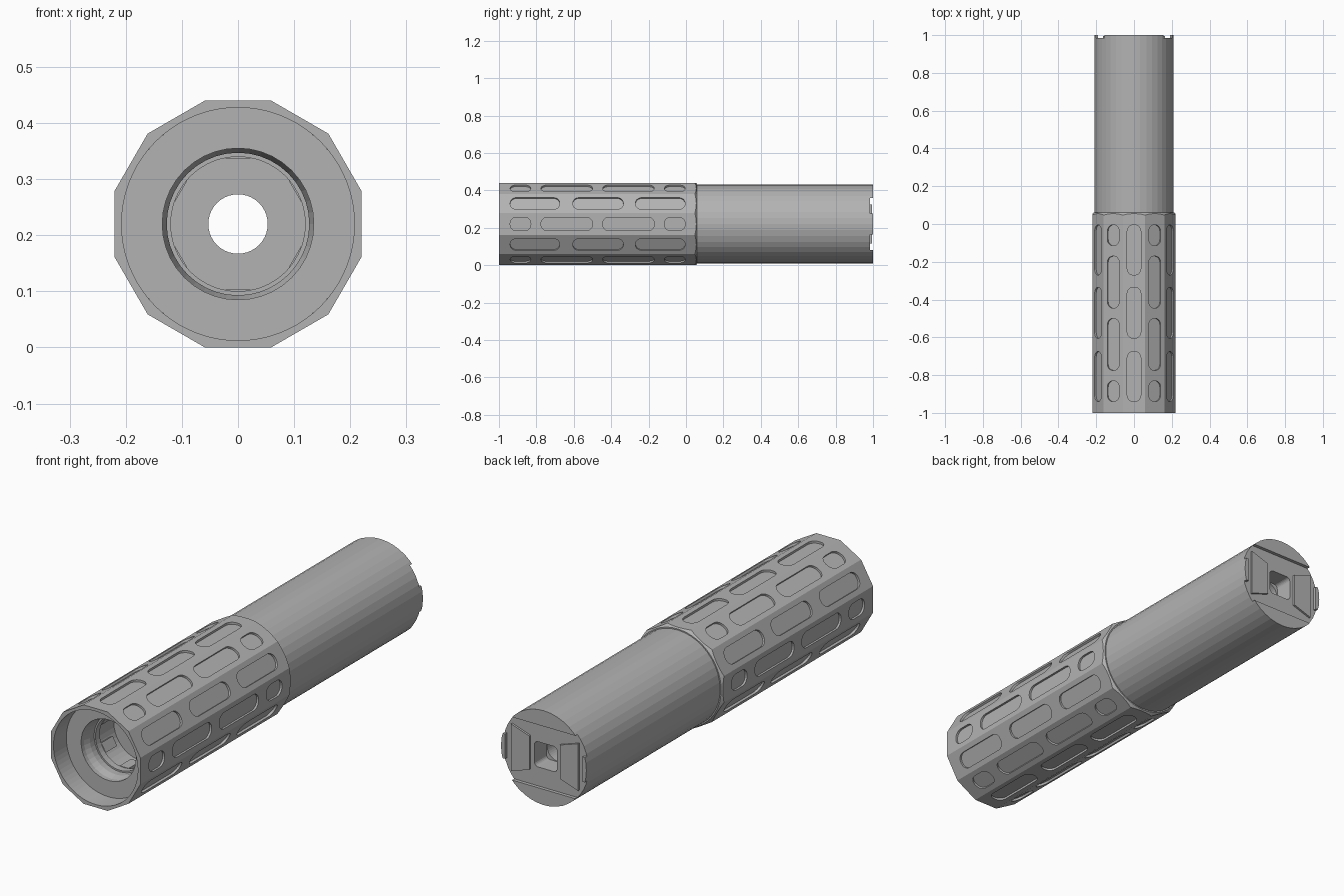
import bpy, bmesh
from math import cos, sin, pi, radians
from mathutils import Matrix, Vector

if "Cube" in bpy.data.objects:
    bpy.data.objects.remove(bpy.data.objects["Cube"])

CZ = 0.22                 # height of the long axis
APOTHEM = 0.22            # sleeve centre to flat

grey = bpy.data.materials.new("plain grey")
grey.use_nodes = True
grey.diffuse_color = (0.45, 0.45, 0.45, 1)
grey.node_tree.nodes["Principled BSDF"].inputs["Base Color"].default_value = grey.diffuse_color


def make(name, bm):
    bmesh.ops.recalc_face_normals(bm, faces=bm.faces)
    mesh = bpy.data.meshes.new(name)
    bm.to_mesh(mesh)
    bm.free()
    mesh.materials.append(grey)
    ob = bpy.data.objects.new(name, mesh)
    bpy.context.collection.objects.link(ob)
    return ob


def prism(bm, outline, lo, hi, place):
    """Extrude a 2D outline from lo to hi; place maps (u, v, depth) to a point."""
    a = [bm.verts.new(place(u, v, lo)) for u, v in outline]
    b = [bm.verts.new(place(u, v, hi)) for u, v in outline]
    bm.faces.new(a)
    bm.faces.new(b[::-1])
    for i in range(len(a)):
        j = (i + 1) % len(a)
        bm.faces.new((a[i], b[i], b[j], a[j]))


def along_y(u, v, d):
    return Vector((u, d, CZ + v))


def circle(r, n, turn=0.0):
    return [(r * cos(turn + 2 * pi * i / n), r * sin(turn + 2 * pi * i / n)) for i in range(n)]


def rounded_rect(u0, u1, v0, v1, r, steps=5):
    corners = ((u1 - r, v1 - r), (u0 + r, v1 - r), (u0 + r, v0 + r), (u1 - r, v0 + r))
    return [(cu + r * cos(pi / 2 * (k + s / steps)), cv + r * sin(pi / 2 * (k + s / steps)))
            for k, (cu, cv) in enumerate(corners) for s in range(steps + 1)]


def lathe(bm, profile, n):
    """Revolve a closed (radius, y) profile about the long axis."""
    rings = [[bm.verts.new(along_y(u, v, y)) for u, v in circle(r, n)] for r, y in profile]
    for a, b in zip(rings, rings[1:] + rings[:1]):
        for i in range(n):
            j = (i + 1) % n
            bm.faces.new((a[i], a[j], b[j], b[i]))


def boolean(ob, bm, operation="DIFFERENCE"):
    cutter = make("cutter", bm)
    cutter.hide_render = True
    mod = ob.modifiers.new("cut", "BOOLEAN")
    mod.object, mod.operation, mod.solver = cutter, operation, "EXACT"
    deps = bpy.context.evaluated_depsgraph_get()
    mesh = bpy.data.meshes.new_from_object(ob.evaluated_get(deps))
    ob.modifiers.clear()
    ob.data = mesh
    bpy.data.objects.remove(cutter)


# Twelve-sided sleeve
bm = bmesh.new()
prism(bm, circle(APOTHEM / cos(pi / 12), 12, pi / 12), -1, 0.06, along_y)
sleeve = make("grip_sleeve", bm)

# Round off its rear edge and bore it through
bm = bmesh.new()
lathe(bm, [(0.2075, -1.1), (0.25, -1.1), (0.25, 0.025), (0.215, 0.06), (0.2075, 0.06)], 72)
boolean(sleeve, bm, "INTERSECT")

# Shallow slots, alternating between two staggered rows
long_row = ((-0.94, -0.675), (-0.605, -0.335), (-0.27, -0.005))
short_row = ((-0.94, -0.83), (-0.775, -0.50), (-0.445, -0.17), (-0.115, -0.005))
bm = bmesh.new()
for side in range(12):
    turn = Matrix.Rotation(-radians(30 * side), 3, "Y")
    for y0, y1 in (long_row if side % 2 else short_row):
        prism(bm, rounded_rect(-0.036, 0.036, y0, y1, 0.033), 0.2105, 0.25,
              lambda u, v, d: turn @ Vector((d, v, u)) + Vector((0, 0, CZ)))
boolean(sleeve, bm)

# Inner body: front socket, bore and rear tube in one turned piece
bm = bmesh.new()
lathe(bm, [(0.208, -0.91), (0.208, 0.05), (0.21, 0.05), (0.21, 1), (0.053, 1),
           (0.053, -0.68), (0.135, -0.68), (0.135, -0.80), (0.12, -0.80),
           (0.12, -0.83), (0.127, -0.83), (0.127, -0.86), (0.135, -0.89), (0.135, -0.91)], 40)
tube = make("main_tube", bm)

# Rear channel with side tabs left standing, and a rounded square mouth
bm = bmesh.new()
prism(bm, [(-0.19, -0.14), (0.19, -0.14), (0.19, -0.055), (0.3, -0.055), (0.3, -0.14),
           (0.31, -0.14), (0.31, 0.14), (0.3, 0.14), (0.3, 0.055), (0.19, 0.055),
           (0.19, 0.14), (-0.19, 0.14)], 0.985, 1.1, along_y)
bm.clear()
for s in (-1, 1):
    prism(bm, [(-0.3, s * 0.14), (0.3, s * 0.14), (0.3, s * 0.055), (0.19, s * 0.055),
               (0.19, 0), (-0.19, 0), (-0.19, s * 0.055), (-0.3, s * 0.055)],
          0.985, 1.1, along_y)
bmesh.ops.remove_doubles(bm, verts=bm.verts, dist=1e-5)
shared = [f for f in bm.faces if all(abs(v.co.z - CZ) < 1e-4 for v in f.verts)]
bmesh.ops.delete(bm, geom=shared, context="FACES_ONLY")
boolean(tube, bm)
bm = bmesh.new()
prism(bm, rounded_rect(-0.056, 0.056, -0.056, 0.056, 0.018), 0.9, 1.1, along_y)
boolean(tube, bm)

# Raised flared plates either side of the mouth
for s, name in ((1, "left_end_plate"), (-1, "right_end_plate")):
    bm = bmesh.new()
    prism(bm, [(s * 0.075, -0.075), (s * 0.165, -0.105), (s * 0.165, 0.105), (s * 0.075, 0.075)],
          0.98, 0.994, along_y)
    make(name, bm)

# Locking lugs inside the front socket
bm = bmesh.new()
for k in range(6):
    turn = Matrix.Rotation(radians(60 * k + 30), 3, "Y")
    prism(bm, [(0.117, -0.022), (0.14, -0.022), (0.14, 0.022), (0.117, 0.022)], -0.80, -0.72,
          lambda u, v, d: turn @ Vector((u, d, v)) + Vector((0, 0, CZ)))
make("socket_lugs", bm)
